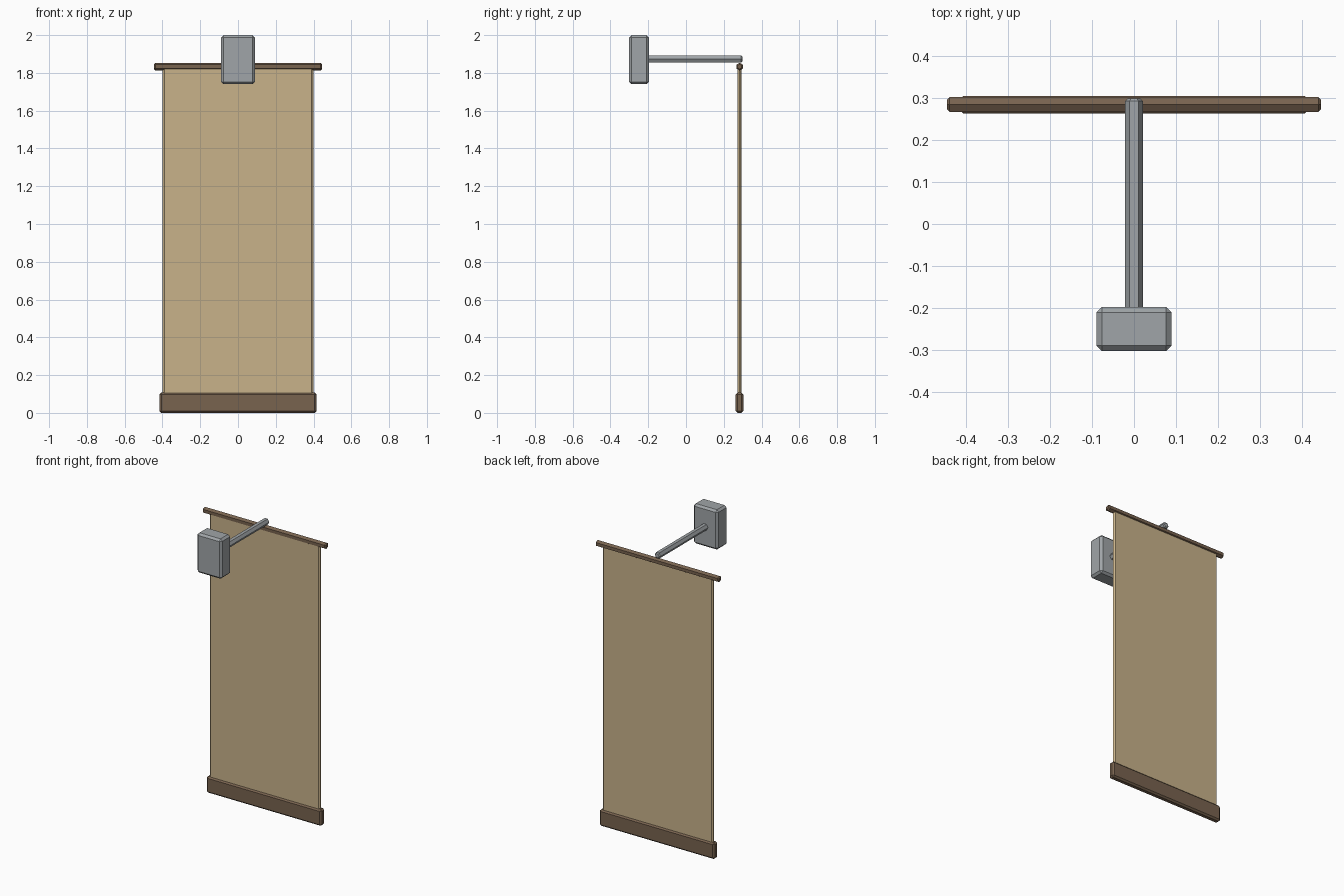
import bpy, math
from mathutils import Matrix

if "Cube" in bpy.data.objects:
    bpy.data.objects.remove(bpy.data.objects["Cube"])


def srgb(r, g, b):
    lin = lambda c: c / 12.92 if c <= 0.04045 else ((c + 0.055) / 1.055) ** 2.4
    return tuple(lin(c / 255) for c in (r, g, b)) + (1.0,)


def material(name, rgb):
    m = bpy.data.materials.new(name)
    m.diffuse_color = srgb(*rgb)
    m.use_nodes = True
    m.node_tree.nodes["Principled BSDF"].inputs["Base Color"].default_value = m.diffuse_color
    return m


CLOTH = material("tan cloth", (200, 178, 138))
WOOD = material("dark wood", (120, 99, 79))
METAL = material("grey metal", (160, 165, 168))


def finish(name, mat, bevel, angle):
    ob = bpy.context.object
    ob.name = name
    ob.data.materials.append(mat)
    mod = ob.modifiers.new("chamfer", 'BEVEL')
    mod.width = bevel
    mod.segments = 1
    mod.limit_method = 'ANGLE'
    mod.angle_limit = math.radians(angle)
    return ob


def box(name, lo, hi, bevel, mat):
    """Chamfered box between two corners."""
    bpy.ops.mesh.primitive_cube_add(size=1)
    size = [b - a for a, b in zip(lo, hi)]
    mid = [(a + b) / 2 for a, b in zip(lo, hi)]
    bpy.context.object.data.transform(
        Matrix.Translation(mid) @ Matrix.Diagonal((*size, 1)))
    return finish(name, mat, bevel, 30)


def hex_rod(name, radius, length, centre, axis, roll, bevel, mat):
    """Six-sided rod along x or y with chamfered ends."""
    bpy.ops.mesh.primitive_cylinder_add(vertices=6, radius=radius, depth=length)
    turn = Matrix.Rotation(math.pi / 2, 4, 'Y' if axis == 'X' else 'X')
    bpy.context.object.data.transform(
        Matrix.Translation(centre) @ turn @ Matrix.Rotation(math.radians(roll), 4, 'Z'))
    return finish(name, mat, bevel, 75)


# wall mount and the arm reaching back from it
box("wall_mount", (-0.089, -0.302, 1.74), (0.089, -0.197, 2.0), 0.013, METAL)
hex_rod("support_arm", 0.0214, 0.517, (0, 0.0395, 1.873), 'Y', 30, 0.006, METAL)

# hanging rod, cloth and weighted bottom bar
hex_rod("hanging_rod", 0.0205, 0.89, (0, 0.284, 1.833), 'X', 90, 0.007, WOOD)
box("cloth", (-0.4, 0.272, 0.08), (0.4, 0.295, 1.833), 0.01, CLOTH)
box("bottom_bar", (-0.416, 0.263, 0.0), (0.416, 0.304, 0.107), 0.01, WOOD)
